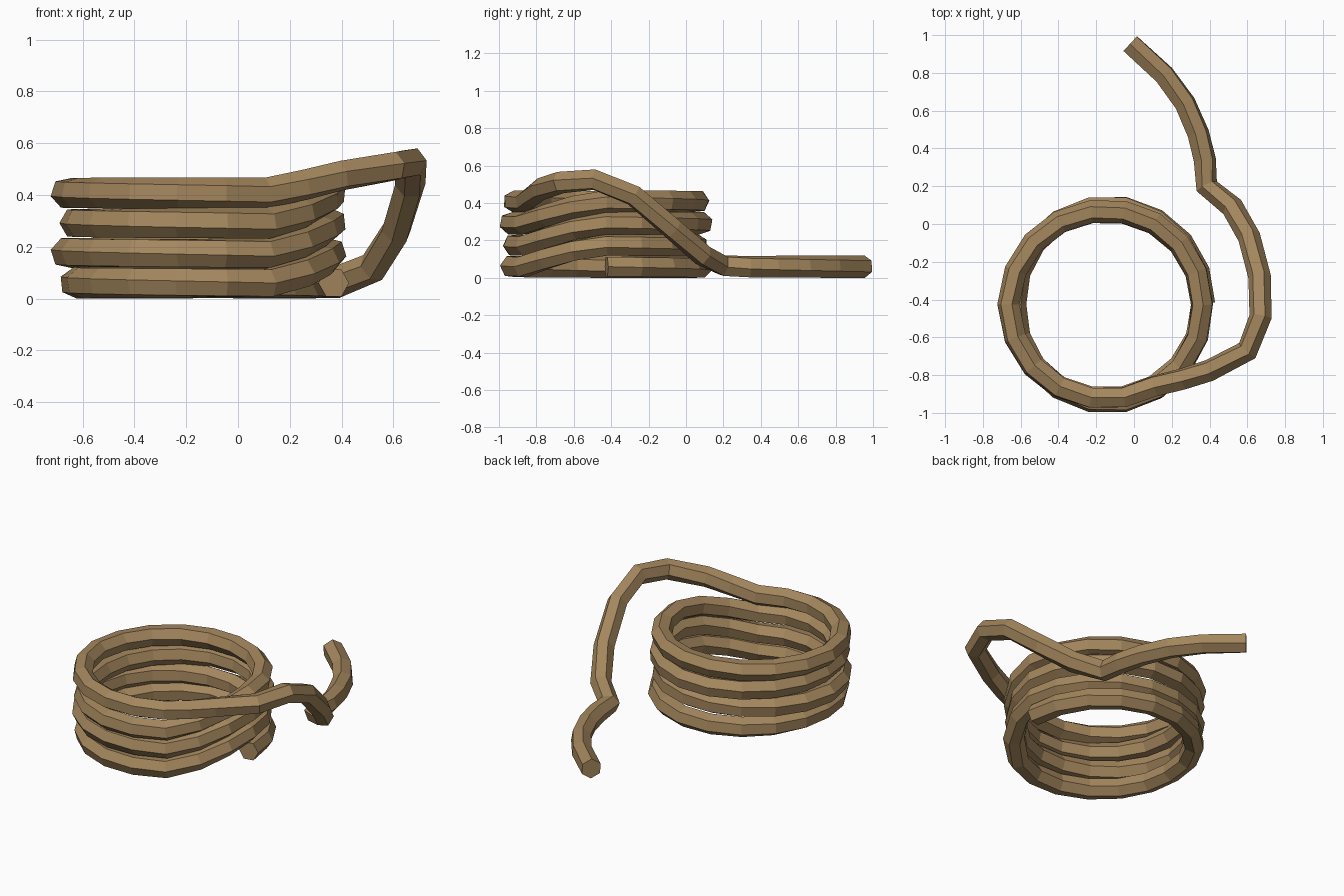
import bpy, bmesh, math
from mathutils import Vector

if "Cube" in bpy.data.objects:
    bpy.data.objects.remove(bpy.data.objects["Cube"])

SIDES, R, STEP = 6, 0.06, 0.116
CX, CY = -0.14, -0.425
TWIST = math.radians(4)

# Coil: four stacked turns of 18 segments, each climbing to the next near its end
quarter_radii = [0.51, 0.52, 0.49, 0.52, 0.50, 0.485, 0.525, 0.50,
                 0.50, 0.52, 0.49, 0.525, 0.50, 0.495, 0.525, 0.50, 0.50]
climb = {16: 0.35, 17: 0.75}
path = []
for i in range(3 * 18 + 16):
    turn, k = divmod(i, 18)
    q = i / 4.5
    j = int(q)
    r = quarter_radii[j] + (quarter_radii[j + 1] - quarter_radii[j]) * (q - j)
    a = math.radians(20 * i)
    lift = climb.get(k, 0) if turn < 3 else 0
    path.append(Vector((CX + r * math.cos(a), CY + r * math.sin(a),
                        R + STEP * (turn + lift))))

# Loose end: swings out over the coil, drops to the ground and trails back
path += [Vector(p) for p in [
    (0.26, -0.82, 0.44), (0.40, -0.775, 0.475), (0.60, -0.67, 0.51),
    (0.67, -0.49, 0.525), (0.665, -0.28, 0.44), (0.61, -0.07, 0.26),
    (0.52, 0.09, 0.12), (0.385, 0.20, 0.065), (0.375, 0.34, 0.06),
    (0.34, 0.48, 0.06), (0.27, 0.64, 0.06), (0.16, 0.79, 0.06),
    (-0.02, 0.955, 0.06)]]

# Sweep a slowly twisting hexagon along the path
bm = bmesh.new()
rings = []
n = len(path)
for i, p in enumerate(path):
    t = Vector((0, 0, 0))
    if i > 0:
        t += (p - path[i - 1]).normalized()
    if i < n - 1:
        t += (path[i + 1] - p).normalized()
    t.normalize()
    side = t.cross(Vector((0, 0, 1))).normalized()
    up = side.cross(t)
    ring = []
    for s in range(SIDES):
        a = 2 * math.pi * s / SIDES - TWIST * i
        ring.append(bm.verts.new(p + R * (side * math.cos(a) + up * math.sin(a))))
    rings.append(ring)
for a, b in zip(rings, rings[1:]):
    for s in range(SIDES):
        e = (s + 1) % SIDES
        bm.faces.new((a[s], a[e], b[e], b[s]))
bm.faces.new(rings[0])
bm.faces.new(rings[-1])
bmesh.ops.recalc_face_normals(bm, faces=bm.faces)

mesh = bpy.data.meshes.new("rope")
bm.to_mesh(mesh)
bm.free()
rope = bpy.data.objects.new("rope", mesh)
bpy.context.collection.objects.link(rope)
mat = bpy.data.materials.new("rope_brown")
mat.diffuse_color = (0.37, 0.24, 0.11, 1)
mat.use_nodes = True
mat.node_tree.nodes["Principled BSDF"].inputs["Base Color"].default_value = mat.diffuse_color
mesh.materials.append(mat)
